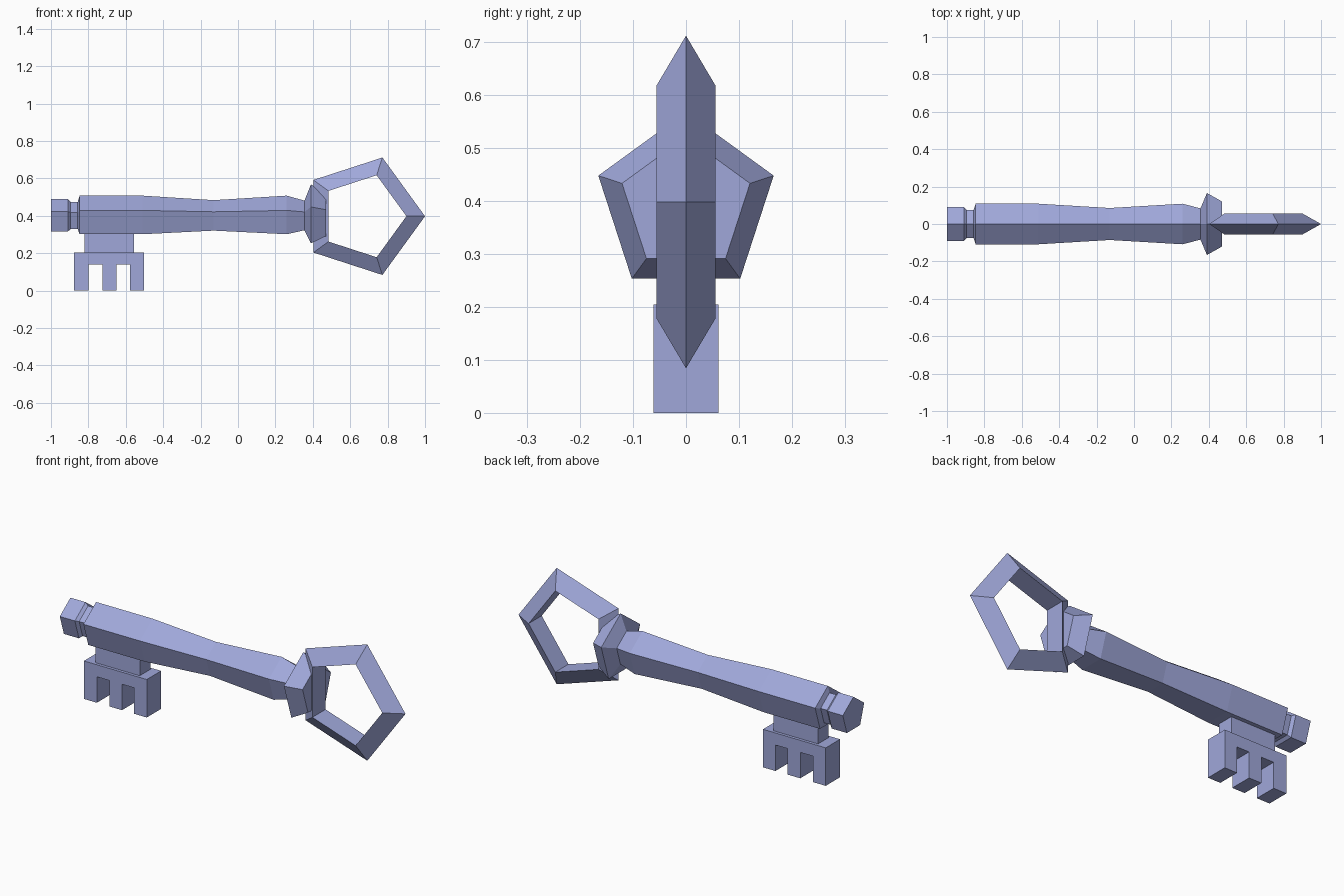
import bpy, bmesh
from math import sin, cos, tau

if "Cube" in bpy.data.objects:
    bpy.data.objects.remove(bpy.data.objects["Cube"])

ROD_Z = 0.394
RING_Z = 0.398
SIDES = 5

# Muted blue for the whole key
blue = bpy.data.materials.new("muted_blue")
blue.diffuse_color = (0.35, 0.39, 0.70, 1)
blue.use_nodes = True
blue.node_tree.nodes["Principled BSDF"].inputs["Base Color"].default_value = blue.diffuse_color


def finish(name, bm):
    bmesh.ops.recalc_face_normals(bm, faces=bm.faces)
    mesh = bpy.data.meshes.new(name)
    bm.to_mesh(mesh)
    bm.free()
    mesh.materials.append(blue)
    obj = bpy.data.objects.new(name, mesh)
    bpy.context.collection.objects.link(obj)
    return obj


def bridge(bm, a, b):
    n = len(a)
    for i in range(n):
        bm.faces.new((a[i], a[(i + 1) % n], b[(i + 1) % n], b[i]))


def five_sided_rod(name, profile):
    """Five-sided turned form along x from (x, radius) pairs, point upward."""
    bm = bmesh.new()
    rings = [[bm.verts.new((x, r * sin(tau * i / SIDES), ROD_Z + r * cos(tau * i / SIDES)))
              for i in range(SIDES)] for x, r in profile]
    for a, b in zip(rings, rings[1:]):
        bridge(bm, a, b)
    bm.faces.new(rings[0])
    bm.faces.new(rings[-1])
    return finish(name, bm)


def prism(name, outline, half_depth):
    """Extrude an (x, z) outline evenly about y = 0."""
    bm = bmesh.new()
    front, back = [[bm.verts.new((x, y, z)) for x, z in outline]
                   for y in (-half_depth, half_depth)]
    bridge(bm, front, back)
    bm.faces.new(front)
    bm.faces.new(back)
    return finish(name, bm)


# Shaft with tip knob, neck and waisted body
five_sided_rod("shaft", [
    (-1.0, 0.096), (-0.91, 0.096), (-0.895, 0.08), (-0.857, 0.08),
    (-0.847, 0.114), (-0.51, 0.114), (-0.13, 0.09), (0.26, 0.114), (0.365, 0.085)])

# Flared collar between shaft and handle
five_sided_rod("collar", [(0.355, 0.087), (0.39, 0.174), (0.47, 0.127)])

# Handle: five-sided ring with a triangular section, ridge outward
bm = bmesh.new()
section = [(0.33, 0), (0.2305, 0.056), (0.2305, -0.056)]
corners = []
for i in range(SIDES):
    a = tau * i / SIDES
    corners.append([bm.verts.new((0.67 + r * cos(a), y, RING_Z + r * sin(a)))
                    for r, y in section])
for i in range(SIDES):
    bridge(bm, corners[i], corners[(i + 1) % SIDES])
finish("handle_ring", bm)

# Bit: comb with three teeth, joined to the shaft by a block
teeth = [(-0.877, -0.80), (-0.725, -0.65), (-0.577, -0.502)]
outline = [(-0.502, 0.205), (-0.877, 0.205)]
for k, (x0, x1) in enumerate(teeth):
    outline += [(x0, 0.14)] if k else []
    outline += [(x0, 0), (x1, 0)]
    outline += [(x1, 0.14)] if k < 2 else []
prism("bit_teeth", outline, 0.061)
prism("bit_stem", [(-0.82, 0.205), (-0.555, 0.205), (-0.555, 0.32), (-0.82, 0.32)], 0.045)
